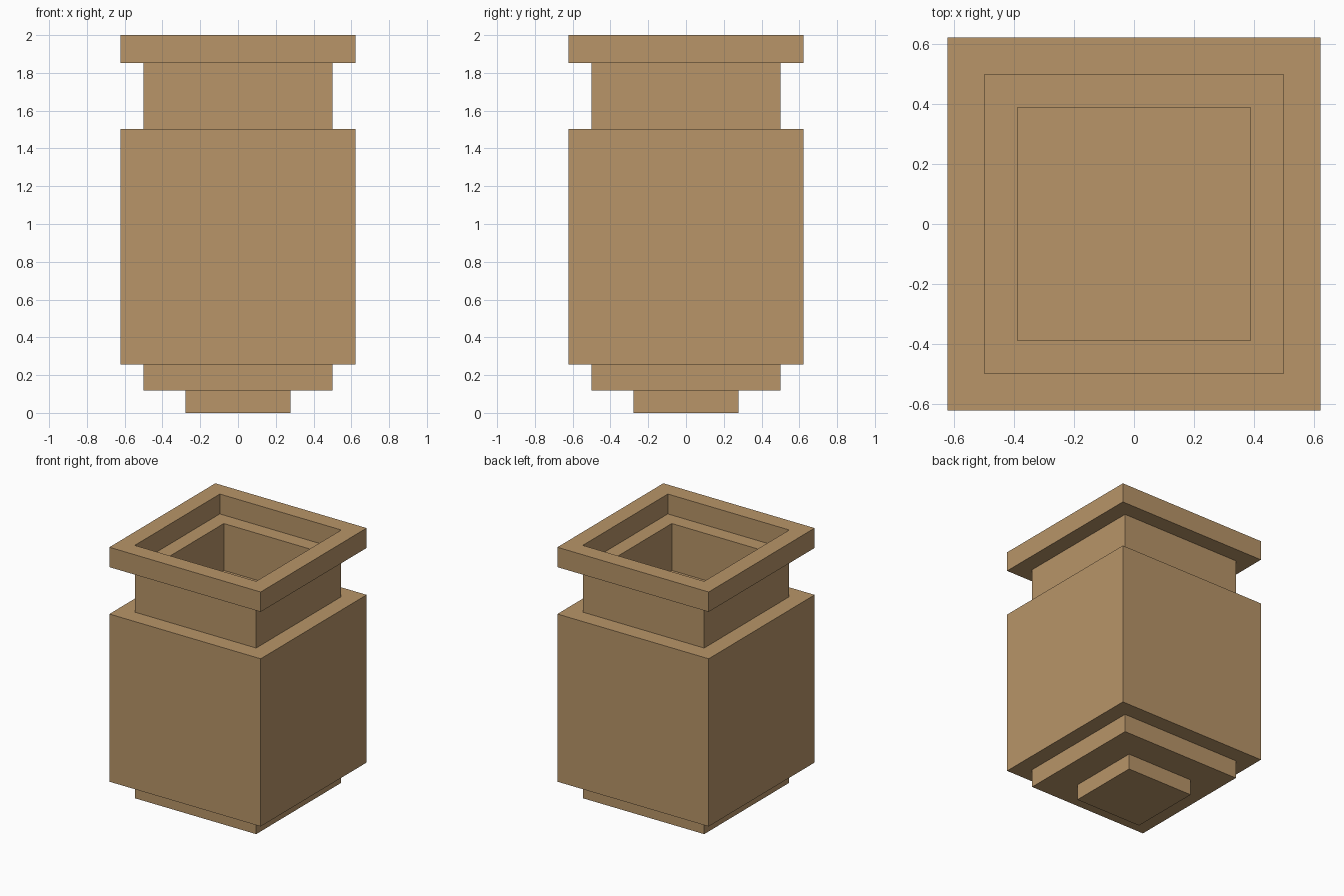
import bpy
import bmesh

if "Cube" in bpy.data.objects:
    bpy.data.objects.remove(bpy.data.objects["Cube"])

clay = bpy.data.materials.new("clay")
clay.diffuse_color = (0.48, 0.30, 0.14, 1)
clay.use_nodes = True
clay.node_tree.nodes["Principled BSDF"].inputs["Base Color"].default_value = clay.diffuse_color


def finish(name, bm):
    bmesh.ops.recalc_face_normals(bm, faces=bm.faces)
    mesh = bpy.data.meshes.new(name)
    bm.to_mesh(mesh)
    bm.free()
    mesh.materials.append(clay)
    obj = bpy.data.objects.new(name, mesh)
    bpy.context.collection.objects.link(obj)
    return obj


def square_loop(bm, half, z):
    return [bm.verts.new((x * half, y * half, z))
            for x, y in ((-1, -1), (1, -1), (1, 1), (-1, 1))]


def block(name, half, z0, z1):
    """Solid square block."""
    bm = bmesh.new()
    low, high = square_loop(bm, half, z0), square_loop(bm, half, z1)
    bm.faces.new(low)
    bm.faces.new(high)
    for i in range(4):
        j = (i + 1) % 4
        bm.faces.new((low[i], low[j], high[j], high[i]))
    return finish(name, bm)


def frame(name, outer, inner, z0, z1):
    """Square tube with an open middle."""
    bm = bmesh.new()
    loops = [square_loop(bm, h, z) for h, z in
             ((outer, z0), (outer, z1), (inner, z1), (inner, z0))]
    for k in range(4):
        a, b = loops[k], loops[(k + 1) % 4]
        for i in range(4):
            j = (i + 1) % 4
            bm.faces.new((a[i], a[j], b[j], b[i]))
    return finish(name, bm)


# Stepped foot and body
block("foot", 0.278, 0.0, 0.118)
block("base_step", 0.5, 0.118, 0.255)
block("body", 0.623, 0.255, 1.503)

# Hollow neck and wider rim
frame("neck", 0.5, 0.39, 1.503, 1.852)
frame("rim", 0.623, 0.5, 1.852, 2.0)
